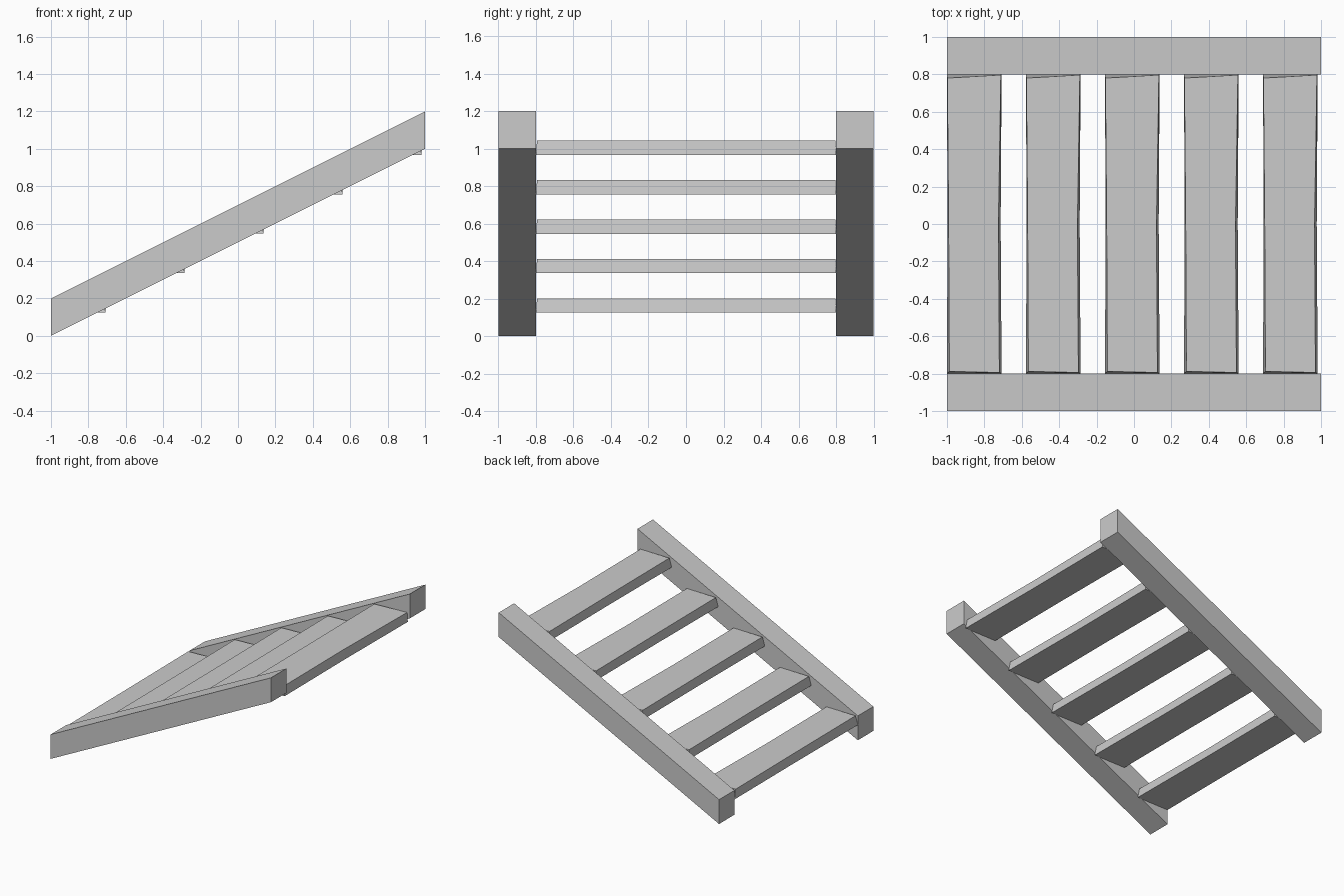
import bpy

if "Cube" in bpy.data.objects:
    bpy.data.objects.remove(bpy.data.objects["Cube"])


def mesh_object(name, verts, faces):
    mesh = bpy.data.meshes.new(name)
    mesh.from_pydata(verts, [], faces)
    obj = bpy.data.objects.new(name, mesh)
    bpy.context.collection.objects.link(obj)
    return obj


def prism(name, bottom, top):
    """Solid between two matching counter-clockwise outlines."""
    n = len(bottom)
    faces = [tuple(reversed(range(n))), tuple(range(n, 2 * n))]
    faces += [(i, (i + 1) % n, n + (i + 1) % n, n + i) for i in range(n)]
    return mesh_object(name, bottom + top, faces)


# Sloping side rails
profile = [(-1, 0), (1, 1), (1, 1.2), (-1, 0.2)]
for side, y in (("front", -1.0), ("back", 0.8)):
    prism(side + "_side_rail",
          [(x, y + 0.2, z) for x, z in reversed(profile)],
          [(x, y, z) for x, z in reversed(profile)])

# Rough-cut treads: slightly waisted, with leaning sides and ends
low = [(-0.145, -0.8), (0.147, -0.8), (0.142, 0),
       (0.147, 0.8), (-0.145, 0.8), (-0.142, 0)]
high = [(-0.132, -0.788), (0.135, -0.794), (0.13, 0),
        (0.143, 0.797), (-0.143, 0.78), (-0.136, 0)]
for i in range(5):
    cx = -0.855 + 0.4225 * i
    z = 0.125 + 0.2105 * i
    prism("tread_%d" % (i + 1),
          [(cx + x, y, z) for x, y in low],
          [(cx + x, y, z + 0.077) for x, y in high])
